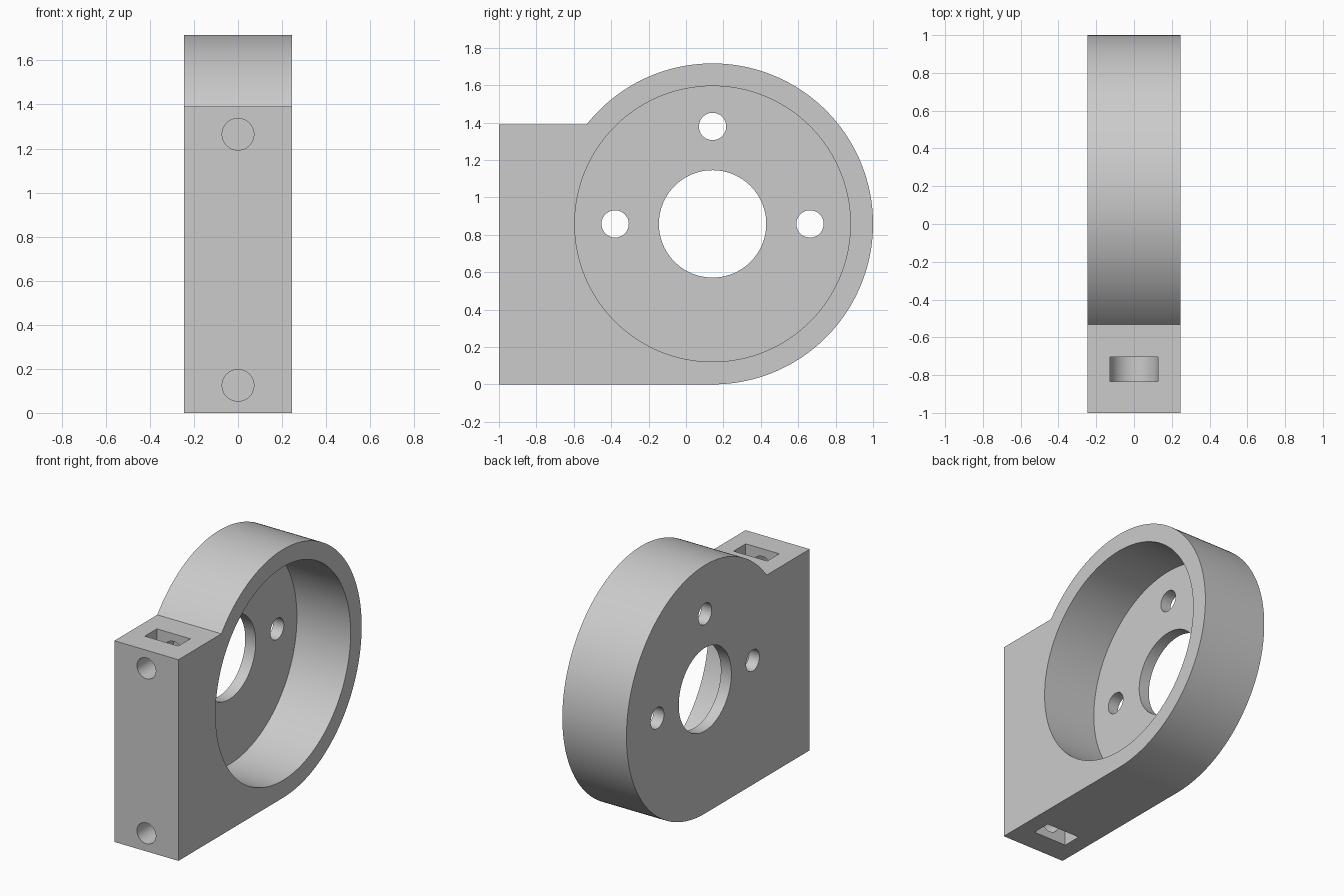
import bpy
import bmesh
from math import sin, cos, pi, atan2, sqrt

cube = bpy.data.objects.get("Cube")
if cube:
    bpy.data.objects.remove(cube, do_unlink=True)

HALF = 0.245                 # half thickness of the mount
CY, CZ, R = 0.142, 0.858, 0.858   # ring centre and outer radius
TOP = 1.39                   # height of the clamp block
FLOOR_X = -0.165             # inner face of the thin back plate


def arc(u, v, r, start=0.0, end=2 * pi, n=96):
    """Points along an arc; a full circle leaves out the repeated end point."""
    full = abs(end - start - 2 * pi) < 1e-6
    count = n if full else n + 1
    return [(u + r * cos(start + (end - start) * i / n),
             v + r * sin(start + (end - start) * i / n)) for i in range(count)]


def prism(name, outline, axis, lo, hi):
    """Extrude a flat outline along x (outline in y, z) or y (outline in x, z)."""
    bm = bmesh.new()

    def place(d, p):
        return (d, p[0], p[1]) if axis == "x" else (p[0], d, p[1])

    a = [bm.verts.new(place(lo, p)) for p in outline]
    b = [bm.verts.new(place(hi, p)) for p in outline]
    bm.faces.new(a)
    bm.faces.new(b)
    for i in range(len(a)):
        j = (i + 1) % len(a)
        bm.faces.new((a[i], a[j], b[j], b[i]))
    bmesh.ops.recalc_face_normals(bm, faces=bm.faces)
    mesh = bpy.data.meshes.new(name)
    bm.to_mesh(mesh)
    bm.free()
    obj = bpy.data.objects.new(name, mesh)
    bpy.context.collection.objects.link(obj)
    return obj


# Body: square block running into a round housing
grey = bpy.data.materials.new("light_grey")
grey.use_nodes = True
grey.diffuse_color = (0.6, 0.6, 0.6, 1)
grey.node_tree.nodes["Principled BSDF"].inputs["Base Color"].default_value = (0.6, 0.6, 0.6, 1)

rise = TOP - CZ
corner = atan2(rise, -sqrt(R * R - rise * rise))
outline = [(-1, TOP), (-1, 0)] + arc(CY, CZ, R, -pi / 2, corner, 128)
body = prism("motor_mount", outline, "x", -HALF, HALF)
body.data.materials.append(grey)

# Pocket, shaft hole and three screw holes through the back plate
cutters = [
    prism("pocket_cutter", arc(CY, CZ, 0.737, n=128), "x", FLOOR_X, 0.5),
    prism("shaft_cutter", arc(CY, CZ, 0.287), "x", -0.5, 0),
]
for angle in (0, pi / 2, pi):
    y, z = CY + 0.521 * cos(angle), CZ + 0.521 * sin(angle)
    cutters.append(prism("screw_cutter", arc(y, z, 0.073, n=48), "x", -0.5, 0))

# Clamp bolt holes from the front, each crossing a round-ended nut slot
NUT = 0.128
for z, side in ((0.125, -1), (TOP - 0.125, 1)):
    cutters.append(prism("bolt_cutter", arc(0, z, 0.072, n=48), "y", -1.2, -0.6))
    slot = [(x, z + side * (v - z))
            for x, v in arc(0, z, NUT, pi, 2 * pi, 32)]
    slot += [(NUT, z + side * 0.3), (-NUT, z + side * 0.3)]
    cutters.append(prism("nut_slot_cutter", slot, "y", -0.835, -0.703))

bpy.ops.object.select_all(action="DESELECT")
bpy.context.view_layer.objects.active = body
body.select_set(True)
for cutter in cutters:
    cutter.hide_render = True
    mod = body.modifiers.new("cut", "BOOLEAN")
    mod.operation = "DIFFERENCE"
    mod.solver = "EXACT"
    mod.object = cutter
    bpy.ops.object.modifier_apply(modifier=mod.name)
    bpy.data.objects.remove(cutter, do_unlink=True)

bpy.ops.object.shade_smooth_by_angle(angle=pi / 6)
